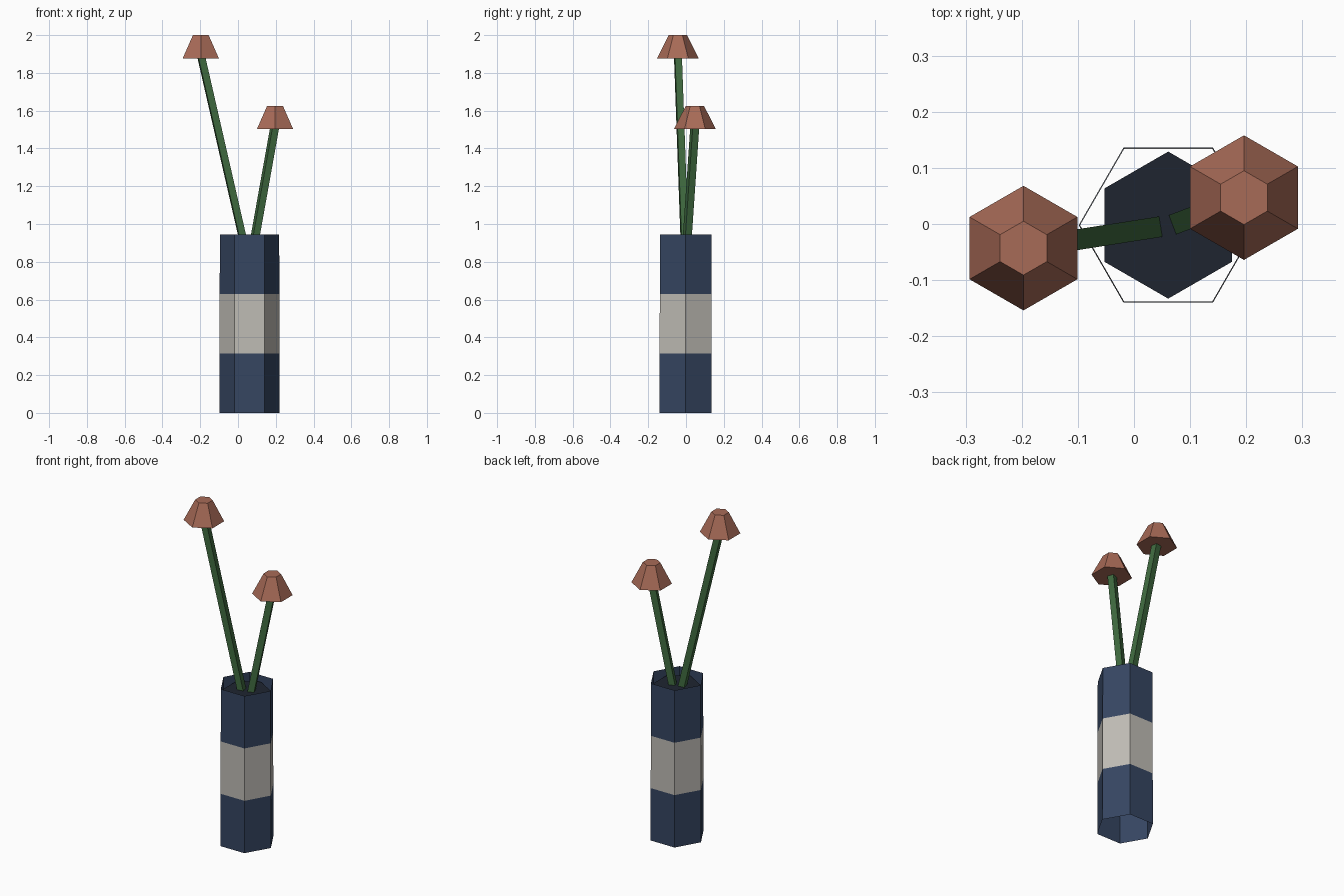
import bpy, math
from mathutils import Vector, Matrix

if "Cube" in bpy.data.objects:
    bpy.data.objects.remove(bpy.data.objects["Cube"])


def material(name, rgb):
    m = bpy.data.materials.new(name)
    m.diffuse_color = (*rgb, 1)
    m.use_nodes = True
    m.node_tree.nodes["Principled BSDF"].inputs["Base Color"].default_value = m.diffuse_color
    return m


BLUE = material("vase_blue", (0.036, 0.06, 0.12))
GREY = material("band_grey", (0.52, 0.50, 0.46))
SOIL = material("soil_dark", (0.013, 0.018, 0.03))
GREEN = material("stem_green", (0.05, 0.145, 0.05))
CLAY = material("flower_clay", (0.39, 0.145, 0.095))


def loft(name, rings, mat, caps=True):
    """Mesh through a list of equal-length point rings."""
    n = len(rings[0])
    verts = [p for ring in rings for p in ring]
    faces = [(k * n + i, k * n + (i + 1) % n, (k + 1) * n + (i + 1) % n, (k + 1) * n + i)
             for k in range(len(rings) - 1) for i in range(n)]
    if caps:
        faces.append(tuple(range(len(verts) - n, len(verts))))
        if len(rings) > 1:
            faces.append(tuple(reversed(range(n))))
    mesh = bpy.data.meshes.new(name)
    mesh.from_pydata(verts, [], faces)
    mesh.materials.append(mat)
    ob = bpy.data.objects.new(name, mesh)
    bpy.context.collection.objects.link(ob)
    return ob


def ring(x, y, z, r, n=6, turn=0.0):
    return [Vector((x + r * math.cos(turn + math.tau * i / n),
                    y + r * math.sin(turn + math.tau * i / n), z)) for i in range(n)]


CX, CY, H = 0.061, -0.002, 0.945
POINT_Y = math.radians(30)

# Open six-sided vase tube in three equal bands
wall = loft("vase_body", [ring(CX, CY, H * k / 3, 0.1595 - 0.0008 * k) for k in range(4)],
            BLUE, caps=False)
wall.data.materials.append(GREY)
for i in range(6, 12):
    wall.data.polygons[i].material_index = 1

# Flat fill just below the rim, turned against the vase
loft("vase_fill", [ring(CX, CY, 0.908, 0.131, turn=POINT_Y)], SOIL)


def stem(name, base, top, r=0.026):
    """Square rod with its faces aligned to the lean."""
    base, top = Vector(base), Vector(top)
    d = top - base
    turn = math.atan2(d.y, d.x) + math.pi / 4
    tilt = Vector((0, 0, 1)).rotation_difference(d).to_matrix()
    section = [tilt @ p for p in ring(0, 0, 0, r, 4, turn)]
    loft(name, [[c + p for p in section] for c in (base, top)], GREEN)


# Stems and flower heads
for side, base, head in (("left", (0.033, -0.007, 0.89), (-0.197, -0.043, 1.876)),
                         ("right", (0.083, 0.004, 0.89), (0.196, 0.047, 1.502))):
    x, y, z = head
    stem("stem_" + side, base, (x, y, z + 0.02))
    loft("flower_" + side, [ring(x, y, z, 0.111, turn=POINT_Y),
                            ring(x, y, z + 0.124, 0.048, turn=POINT_Y)], CLAY)
